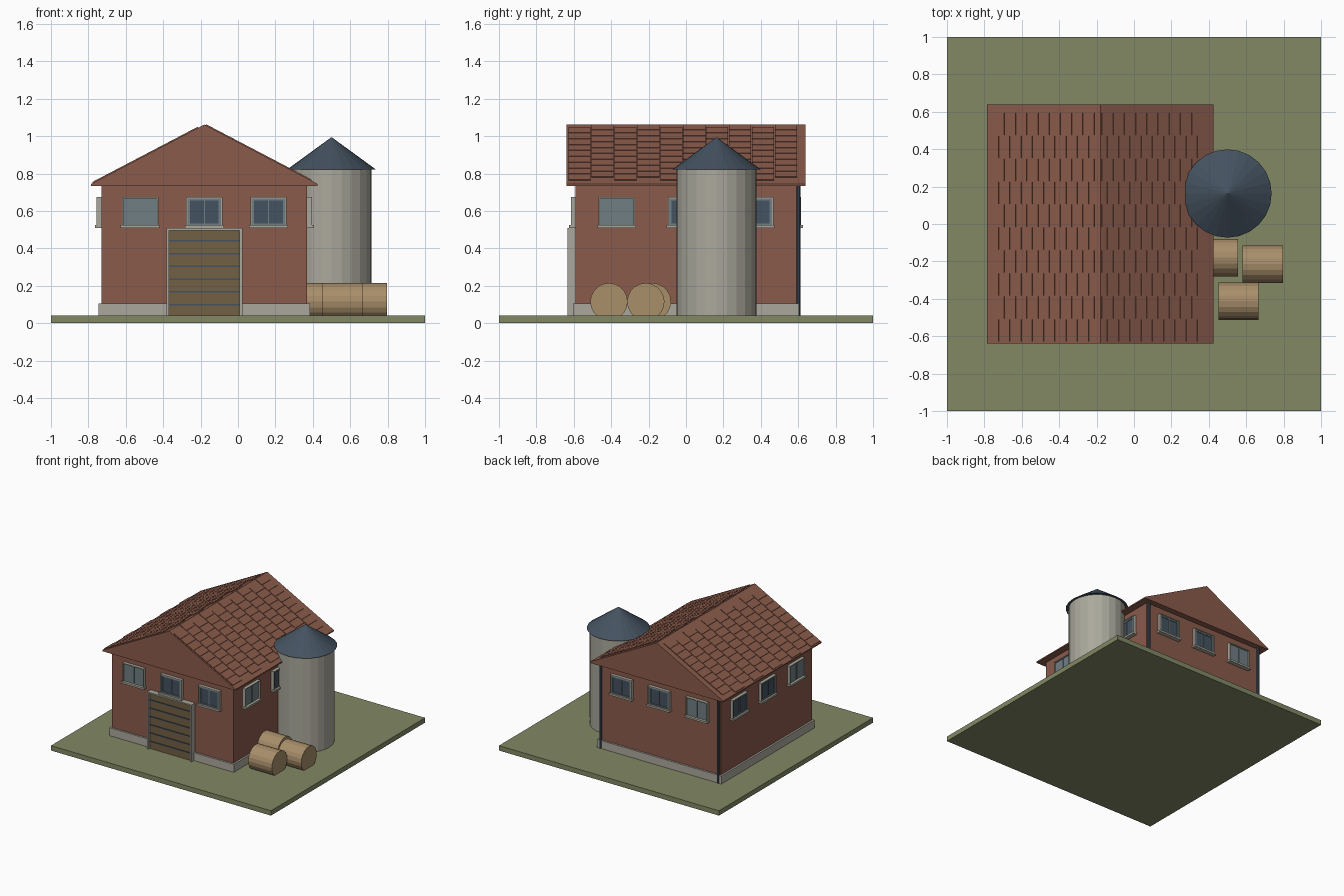
import bpy, bmesh, math
from mathutils import Matrix, Vector

if "Cube" in bpy.data.objects:
    bpy.data.objects.remove(bpy.data.objects["Cube"])


def mat(name, r, g, b):
    m = bpy.data.materials.new(name)
    lin = [((c / 255 + 0.055) / 1.055) ** 2.4 for c in (r, g, b)]
    m.diffuse_color = (*lin, 1)
    m.use_nodes = True
    m.node_tree.nodes["Principled BSDF"].inputs["Base Color"].default_value = m.diffuse_color
    return m


GRASS = mat("grass green", 130, 137, 101)
BRICK = mat("brick red", 138, 91, 75)
STONE = mat("pale stone", 171, 169, 156)
SLATE = mat("slate blue", 68, 82, 96)
GLASS = mat("pale glass", 112, 127, 132)
WOOD = mat("door brown", 114, 96, 68)
STRAW = mat("straw", 168, 142, 106)


def finish(name, bm, *mats):
    bmesh.ops.recalc_face_normals(bm, faces=bm.faces[:])
    me = bpy.data.meshes.new(name)
    bm.to_mesh(me)
    bm.free()
    for m in mats:
        me.materials.append(m)
    ob = bpy.data.objects.new(name, me)
    bpy.context.collection.objects.link(ob)
    return ob


def add_box(bm, x0, x1, y0, y1, z0, z1, index=0, mtx=Matrix()):
    local = Matrix.Translation(((x0 + x1) / 2, (y0 + y1) / 2, (z0 + z1) / 2)) \
        @ Matrix.Diagonal((x1 - x0, y1 - y0, z1 - z0, 1))
    vs = bmesh.ops.create_cube(bm, size=1, matrix=mtx @ local)["verts"]
    for f in {f for v in vs for f in v.link_faces}:
        f.material_index = index


def box(name, m, *dims):
    bm = bmesh.new()
    add_box(bm, *dims)
    return finish(name, bm, m)


def cone(name, m, centre, r1, r2, depth, sides, axis="Z"):
    bm = bmesh.new()
    mtx = Matrix.Translation(centre)
    if axis == "X":
        mtx = mtx @ Matrix.Rotation(math.pi / 2, 4, "Y")
    bmesh.ops.create_cone(bm, cap_ends=True, segments=sides, radius1=r1, radius2=r2,
                          depth=depth, matrix=mtx)
    return finish(name, bm, m)


# Ground slab, plinth and walls
CX = -0.18
box("ground", GRASS, -1, 1, -1, 1, 0, 0.04)
box("plinth", STONE, CX - 0.565, CX + 0.565, -0.605, 0.605, 0.04, 0.105)
box("walls", BRICK, CX - 0.55, CX + 0.55, -0.59, 0.59, 0.04, 0.745)

# Solid gable roof
bm = bmesh.new()
profile = [(-0.605, 0.735), (0.605, 0.735), (0.605, 0.745), (0, 1.062), (-0.605, 0.745)]
face = bm.faces.new([bm.verts.new((CX + x, -0.638, z)) for x, z in profile])
new = bmesh.ops.extrude_face_region(bm, geom=[face])["geom"]
bmesh.ops.translate(bm, vec=(0, 1.276, 0),
                    verts=[v for v in new if isinstance(v, bmesh.types.BMVert)])
finish("roof", bm, BRICK)

# Staggered thin roof tiles on both slopes
bm = bmesh.new()
ang = math.atan2(0.317, 0.605)
for side, start in ((-1, 0.03), (1, 0.005)):
    mtx = Matrix.Translation((CX, 0, 1.062)) @ Matrix.Diagonal((side, 1, 1, 1)) \
        @ Matrix.Rotation(ang, 4, "Y")
    for row in range(10):
        y = 0.534 - 0.1225 * row
        for k in range(9):
            x = (start + 0.03 * (row % 2) + 0.06 * k) / math.cos(ang)
            add_box(bm, x + 0.002, x + 0.064, y - 0.059, y + 0.059, -0.004, 0.006, 0, mtx)
finish("roof_tiles", bm, BRICK)


def window(name, mtx, pale):
    # local frame: x along the wall, -y outwards, z up from the sill
    bm = bmesh.new()
    for s in (-1, 1):
        xs = sorted((s * 0.090, s * 0.097))
        add_box(bm, *xs, -0.026, 0.01, 0.015, 0.165, 0, mtx)
    add_box(bm, -0.09, 0.09, -0.026, 0.01, 0.158, 0.165, 0, mtx)
    add_box(bm, -0.104, 0.104, -0.035, 0.01, 0, 0.015, 0, mtx)
    add_box(bm, -0.09, 0.09, -0.014, 0.01, 0.015, 0.158, 2 if pale else 1, mtx)
    if not pale:
        for s in (-1, 1):
            xs = sorted((s * 0.077, s * 0.09))
            add_box(bm, *xs, -0.02, 0, 0.015, 0.158, 2, mtx)
        add_box(bm, -0.077, 0.077, -0.02, 0, 0.146, 0.158, 2, mtx)
        add_box(bm, -0.077, 0.077, -0.02, 0, 0.015, 0.024, 2, mtx)
    add_box(bm, -0.003, 0.003, -0.02, 0, 0.02, 0.155, 2, mtx)
    finish(name, bm, STONE, SLATE, GLASS)


# Three windows on each wall, the first of each row pale
for i in range(3):
    k = i - 1
    spots = {
        "front": ((CX + 0.343 * k, -0.59), 0),
        "right": ((CX + 0.55, 0.37 * k), 90),
        "back": ((CX + 0.343 * k, 0.59), 180),
        "left": ((CX - 0.55, 0.37 * k), -90),
    }
    for side, ((x, y), deg) in spots.items():
        mtx = Matrix.Translation((x, y, 0.51)) @ Matrix.Rotation(math.radians(deg), 4, "Z")
        window(f"{side}_window_{i + 1}", mtx, i == 0)

# Barn door with battens and frame
box("door", WOOD, CX - 0.195, CX + 0.195, -0.618, -0.58, 0.04, 0.5)
for i in range(6):
    z = 0.1 + 0.068 * i
    box(f"door_batten_{i + 1}", SLATE, CX - 0.188, CX + 0.188, -0.624, -0.616, z - 0.004, z + 0.004)
for s, side in ((-1, "left"), (1, "right")):
    x = CX + s * 0.196
    box(f"door_post_{side}", STONE, x - 0.007, x + 0.007, -0.634, -0.585, 0.04, 0.505)
box("door_lintel", STONE, CX - 0.203, CX + 0.203, -0.634, -0.585, 0.497, 0.508)

# Drainpipes at the back corners
for s, side in ((-1, "left"), (1, "right")):
    cone(f"drainpipe_{side}", SLATE, (CX + s * 0.535, 0.6, 0.39), 0.011, 0.011, 0.7, 10)

# Silo with conical cap
cone("silo", STONE, (0.5, 0.163, 0.4325), 0.215, 0.215, 0.785, 24)
cone("silo_cap", SLATE, (0.5, 0.163, 0.909), 0.236, 0, 0.172, 24)

# Straw bales sunk slightly into the grass
for i, (x, y) in enumerate(((0.558, -0.412), (0.688, -0.215), (0.448, -0.18))):
    cone(f"bale_{i + 1}", STRAW, (x, y, 0.115), 0.1, 0.1, 0.215, 20, "X")
